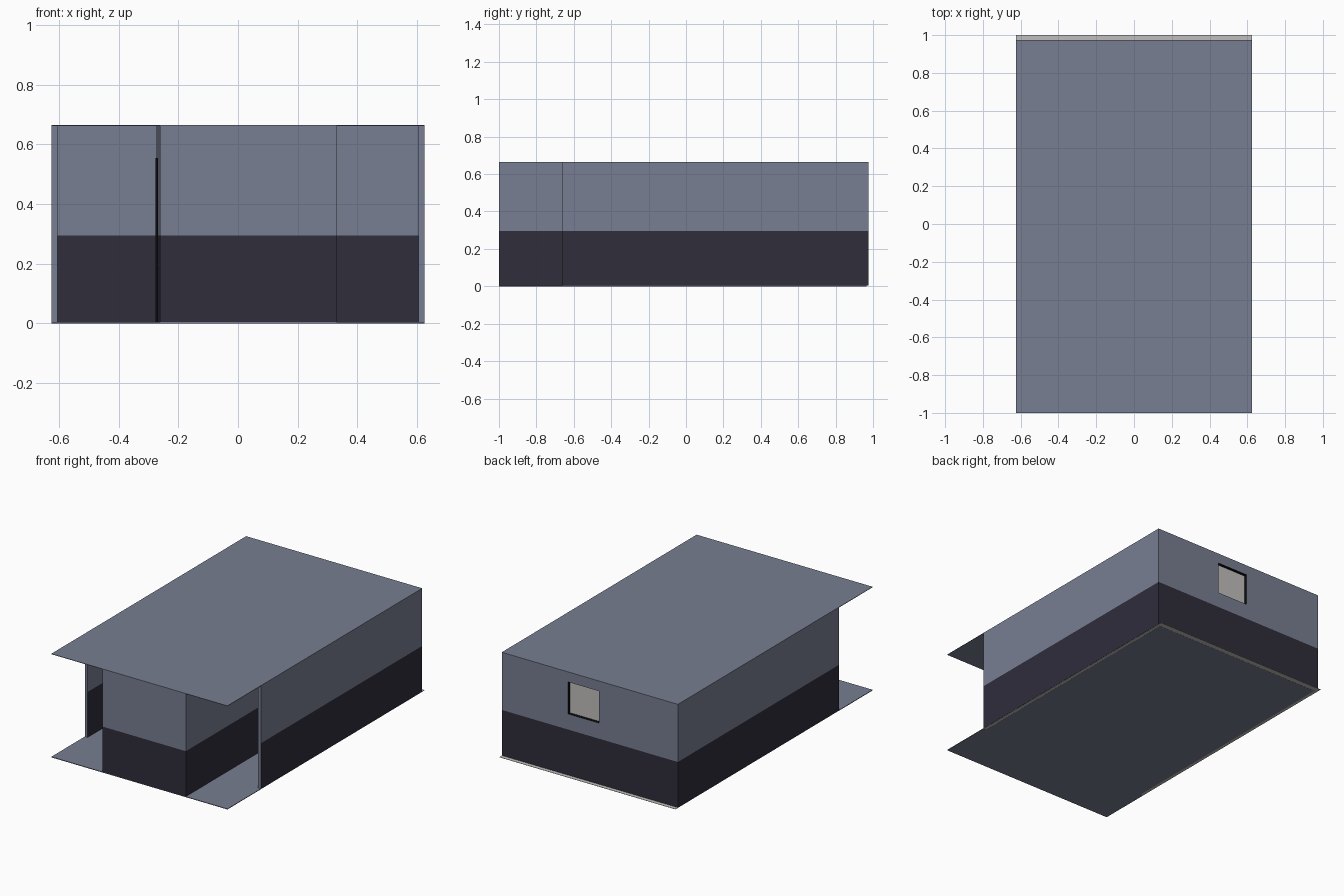
import bpy
import bmesh

if "Cube" in bpy.data.objects:
    bpy.data.objects.remove(bpy.data.objects["Cube"], do_unlink=True)


def srgb(c):
    c /= 255
    return c / 12.92 if c <= 0.04045 else ((c + 0.055) / 1.055) ** 2.4


def material(name, r, g, b):
    mat = bpy.data.materials.new(name)
    mat.use_nodes = True
    colour = (srgb(r), srgb(g), srgb(b), 1)
    mat.diffuse_color = colour
    mat.node_tree.nodes["Principled BSDF"].inputs["Base Color"].default_value = colour
    return mat


BLUE, DARK, PALE, BLACK = range(4)
MATERIALS = [
    material("blue_grey_paint", 120, 126, 146),
    material("dark_plum_paint", 47, 45, 59),
    material("pale_grey", 192, 191, 188),
    material("black_trim", 12, 12, 14),
]

HEIGHT, BAND = 0.665, 0.295
FRONT, PORCH, BACK = -1.0, -0.66, 0.975
OUT, INN = 0.625, 0.605
WIN_X, WIN_Z = (-0.064, 0.156), (0.395, 0.60)


def finish(name, bm):
    bmesh.ops.recalc_face_normals(bm, faces=bm.faces[:])
    mesh = bpy.data.meshes.new(name)
    bm.to_mesh(mesh)
    bm.free()
    for mat in MATERIALS:
        mesh.materials.append(mat)
    obj = bpy.data.objects.new(name, mesh)
    bpy.context.scene.collection.objects.link(obj)
    return obj


def prism(footprint, levels):
    """Raise a footprint through a stack of heights."""
    bm = bmesh.new()
    rings = [[bm.verts.new((x, y, z)) for x, y in footprint] for z in levels]
    n = len(footprint)
    for low, high in zip(rings, rings[1:]):
        for i in range(n):
            j = (i + 1) % n
            bm.faces.new((low[i], low[j], high[j], high[i]))
    bm.faces.new(rings[0][::-1])
    bm.faces.new(rings[-1])
    bmesh.ops.recalc_face_normals(bm, faces=bm.faces[:])
    return bm


def paint_band(bm):
    for f in bm.faces:
        f.material_index = DARK if f.calc_center_median().z < BAND else BLUE


def slab(name, x, y, z, index):
    bm = prism([(x[0], y[0]), (x[1], y[0]), (x[1], y[1]), (x[0], y[1])], z)
    for f in bm.faces:
        f.material_index = index
    return finish(name, bm)


# Roof and floor sheets
slab("roof", (-OUT, OUT), (FRONT, BACK), (HEIGHT - 0.003, HEIGHT), BLUE)
slab("floor", (-INN, INN), (PORCH, BACK - 0.01), (0, 0.004), BLUE)
slab("porch_floor", (-OUT, OUT), (FRONT, PORCH), (0, 0.004), BLUE)
slab("pale_foundation", (-OUT, OUT), (PORCH, 1.0), (0.0005, 0.002), PALE)

# Outer walls: a U-shaped shell, open to the front
shell = [(-OUT, PORCH), (-INN, PORCH), (-INN, BACK - 0.03), (INN, BACK - 0.03),
         (INN, PORCH), (OUT, PORCH), (OUT, BACK),
         (WIN_X[1], BACK), (WIN_X[0], BACK), (-OUT, BACK)]
bm = prism(shell, (0.003, BAND, *WIN_Z, HEIGHT - 0.003))
paint_band(bm)
for f in bm.faces:
    c = f.calc_center_median()
    # Light end faces of the side walls
    if abs(c.y - PORCH) < 0.001:
        f.material_index = BLUE
    if (abs(c.y - BACK) < 0.001 and WIN_X[0] < c.x < WIN_X[1]
            and WIN_Z[0] < c.z < WIN_Z[1]):
        window = f

# Recessed back window with black reveals
old = set(bm.faces) - {window}
pane = bmesh.ops.extrude_discrete_faces(bm, faces=[window])["faces"][0]
for v in pane.verts:
    v.co.y -= 0.02
for f in bm.faces:
    if f not in old:
        f.material_index = BLACK
pane.material_index = PALE
finish("outer_walls", bm)

# Central room reaching out to the front edge, corridors on both sides
room = [(-0.262, FRONT), (0.33, FRONT), (0.33, BACK - 0.03), (-0.275, BACK - 0.03)]
bm = prism(room, (0.003, BAND, HEIGHT - 0.003))
paint_band(bm)
finish("central_room", bm)

# Door on the side of the room
slab("side_door", (-0.276, -0.268), (-0.5, -0.3), (0.004, 0.555), BLACK)
